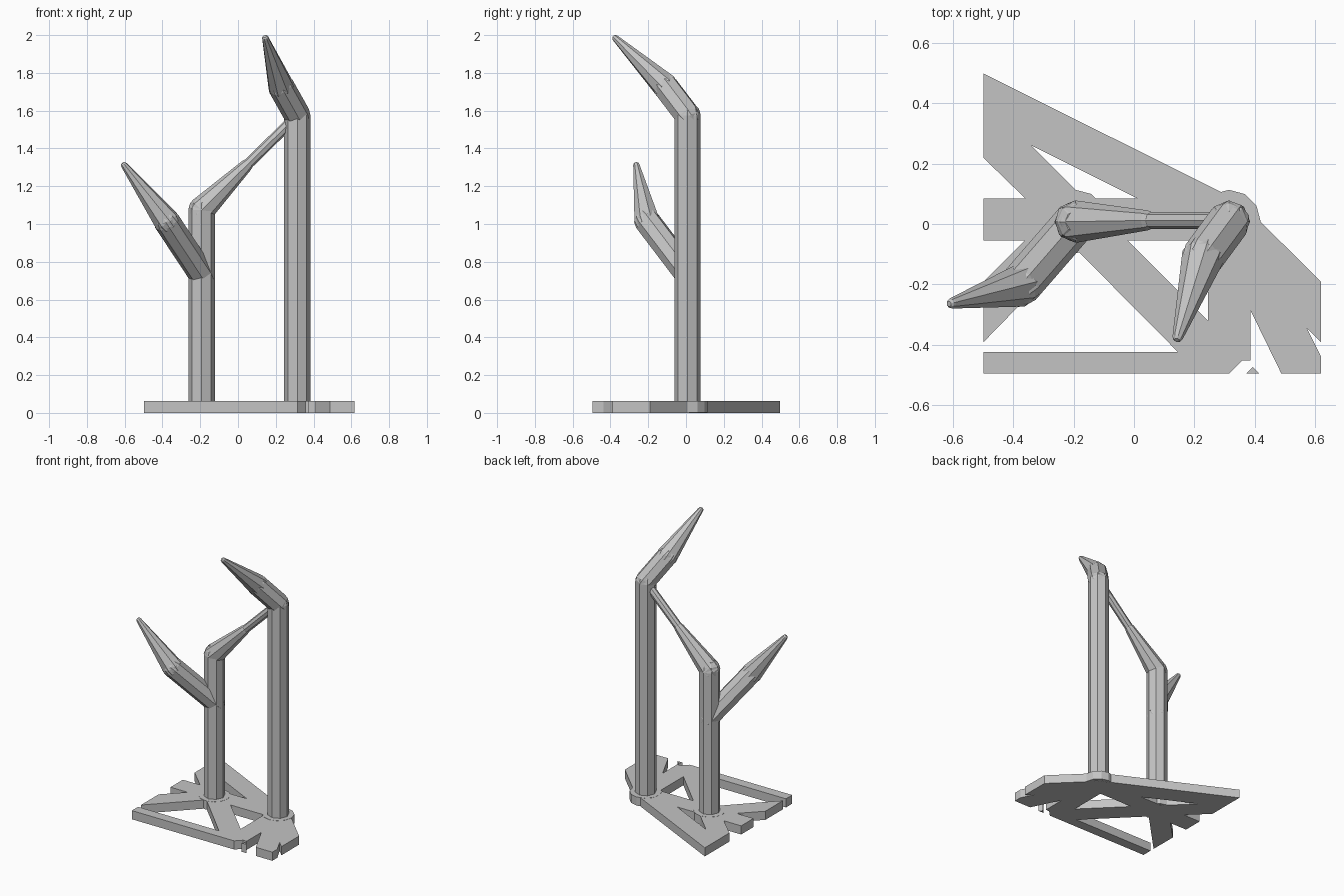
import bpy
import bmesh
from math import cos, sin, pi
from mathutils import Vector

cube = bpy.data.objects.get("Cube")
if cube:
    bpy.data.objects.remove(cube, do_unlink=True)

grey = bpy.data.materials.new("plain_grey")
grey.use_nodes = True
colour = (0.55, 0.55, 0.55, 1)
grey.diffuse_color = colour
grey.node_tree.nodes["Principled BSDF"].inputs["Base Color"].default_value = colour

PLATE = 0.062     # plate thickness
THICK = 0.07      # pole radius
TIP = 0.018       # rounded tip radius
SIDES = 8


def finish(name, bm):
    """Turn a bmesh into a flat shaded object."""
    bmesh.ops.recalc_face_normals(bm, faces=bm.faces)
    mesh = bpy.data.meshes.new(name)
    bm.to_mesh(mesh)
    bm.free()
    mesh.materials.append(grey)
    obj = bpy.data.objects.new(name, mesh)
    bpy.context.collection.objects.link(obj)
    return obj


def limb(name, start, end, r_start, r_end, flat_start=False):
    """Eight-sided tapered bar with faceted round ends."""
    start, end = Vector(start), Vector(end)
    axis = end - start
    turn = axis.to_track_quat('Z', 'Y')
    steps = [pi / 6, pi / 3]
    profile = [(0, r_start), (axis.length, r_end)]
    if not flat_start:
        profile = [(-r_start * sin(a), r_start * cos(a)) for a in reversed(steps)] + profile
    profile += [(axis.length + r_end * sin(a), r_end * cos(a)) for a in steps]

    bm = bmesh.new()
    rings = []
    for along, radius in profile:
        ring = []
        for i in range(SIDES):
            a = 2 * pi * i / SIDES
            ring.append(bm.verts.new(start + turn @ Vector((radius * cos(a), radius * sin(a), along))))
        rings.append(ring)
    for low, high in zip(rings, rings[1:]):
        for i in range(SIDES):
            j = (i + 1) % SIDES
            bm.faces.new((low[i], low[j], high[j], high[i]))
    bm.faces.new(rings[0])
    bm.faces.new(rings[-1])
    return finish(name, bm)


def collar(name, x, y):
    """Twelve-sided foot disc set into the plate."""
    bm = bmesh.new()
    bmesh.ops.create_cone(bm, cap_ends=True, segments=12, radius1=0.105, radius2=0.105,
                          depth=PLATE)
    bmesh.ops.translate(bm, verts=bm.verts, vec=(x, y, PLATE / 2 + 0.001))
    return finish(name, bm)


# Cut-out base plate: outline, holes and a loose chip
outline = [(-.497, .497), (.35, .075), (.618, -.19), (.618, -.39), (.572, -.345), (.618, -.438),
           (.618, -.494), (.487, -.494), (.385, -.285), (.385, -.452), (.357, -.452), (.315, -.494),
           (-.497, -.494), (-.497, -.423), (.145, -.423), (-.195, -.08), (-.497, -.39),
           (-.497, -.19), (-.362, -.055), (-.497, -.055), (-.497, .085), (-.36, .085), (-.497, .218)]
back_hole = [(-.34, .26), (.01, .085), (-.165, .085)]
front_hole = [(-.02, -.055), (.245, -.055), (.245, -.32)]
chip = [(.392, -.473), (.413, -.494), (.372, -.494)]

curve = bpy.data.curves.new("base_plate", 'CURVE')
curve.dimensions = '2D'
curve.fill_mode = 'BOTH'
curve.extrude = PLATE / 2
for loop in (outline, back_hole, front_hole, chip):
    spline = curve.splines.new('POLY')
    spline.points.add(len(loop) - 1)
    for point, (x, y) in zip(spline.points, loop):
        point.co = (x, y, 0, 1)
    spline.use_cyclic_u = True
curve.materials.append(grey)
plate = bpy.data.objects.new("base_plate", curve)
plate.location.z = PLATE / 2
bpy.context.collection.objects.link(plate)
bpy.ops.object.select_all(action='DESELECT')
plate.select_set(True)
bpy.context.view_layer.objects.active = plate
bpy.ops.object.convert(target='MESH')
bpy.ops.object.shade_flat()

# Upright poles and their collars
short_foot, short_top = (-.193, .008, .005), (-.193, .008, 1.075)
tall_foot, tall_top = (.314, .008, .005), (.314, .008, 1.575)
limb("short_pole", short_foot, short_top, THICK, THICK, True)
limb("tall_pole", tall_foot, tall_top, THICK, THICK, True)
collar("short_pole_collar", short_foot[0], short_foot[1])
collar("tall_pole_collar", tall_foot[0], tall_foot[1])

# Bridge between the poles: tapered half, then thin rod
bridge_mid = (.045, .012, 1.31)
limb("bridge_taper", short_top, bridge_mid, THICK, .033)
limb("bridge_rod", bridge_mid, (.29, .012, 1.55), .028, .028)

# Bent branch at the top of the tall pole
tall_bend = (.227, -.11, 1.73)
limb("tall_branch", tall_top, tall_bend, THICK, THICK)
limb("tall_branch_tip", tall_bend, (.145, -.373, 1.983), THICK, TIP)

# Bent branch from the side of the short pole
low_bend = (-.378, -.205, 1.015)
limb("low_branch", (-.193, .008, .735), low_bend, THICK, THICK)
limb("low_branch_tip", low_bend, (-.602, -.262, 1.31), THICK, TIP)
